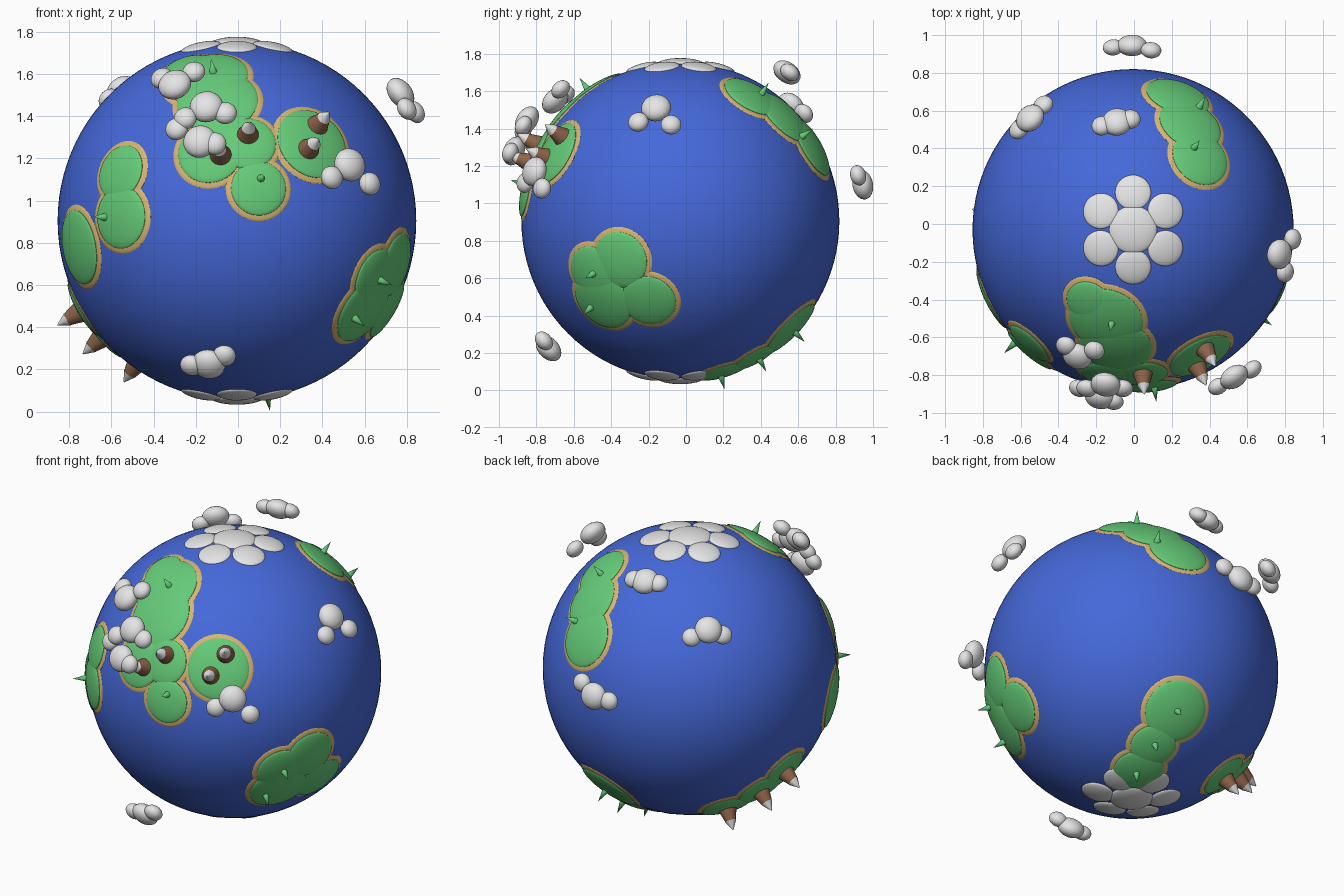
import bpy, bmesh, math
from mathutils import Vector, Matrix

if "Cube" in bpy.data.objects:
    bpy.data.objects.remove(bpy.data.objects["Cube"])

CENTRE = Vector((-0.005, -0.03, 0.905))
R = 0.85


def material(name, rgb):
    m = bpy.data.materials.new(name)
    m.use_nodes = True
    m.diffuse_color = (*rgb, 1)
    bsdf = m.node_tree.nodes["Principled BSDF"]
    bsdf.inputs["Base Color"].default_value = (*rgb, 1)
    bsdf.inputs["Roughness"].default_value = 0.8
    return m


BLUE = material("ocean blue", (0.06, 0.14, 0.7))
GREEN = material("grass green", (0.13, 0.6, 0.19))
SAND = material("beach sand", (0.68, 0.46, 0.17))
BROWN = material("mountain brown", (0.27, 0.13, 0.07))
WHITE = material("snow white", (0.78, 0.78, 0.78))


def finish(bm, name, mat):
    mesh = bpy.data.meshes.new(name)
    bm.to_mesh(mesh)
    bm.free()
    mesh.materials.append(mat)
    ob = bpy.data.objects.new(name, mesh)
    bpy.context.collection.objects.link(ob)
    bpy.ops.object.select_all(action="DESELECT")
    ob.select_set(True)
    bpy.context.view_layer.objects.active = ob
    bpy.ops.object.shade_smooth_by_angle(angle=math.radians(40))
    return ob


def outward(direction, height=0.0):
    """Frame on the globe whose local z points away from the centre."""
    d = Vector(direction).normalized()
    turn = d.to_track_quat("Z", "Y").to_matrix().to_4x4()
    return Matrix.Translation(CENTRE + d * height) @ turn


def add_dome(bm, direction, radius, base, rise, segments=40, rings=8):
    """Low dome that hugs the globe's curve, with a skirt sunk into it."""
    frame = outward(direction)

    def ring(angle, r):
        return [bm.verts.new(frame @ Vector((
            r * math.sin(angle) * math.cos(math.tau * i / segments),
            r * math.sin(angle) * math.sin(math.tau * i / segments),
            r * math.cos(angle)))) for i in range(segments)]

    edge = radius / R
    loops = [ring(edge, R - 0.012)]
    for k in range(rings):
        a = math.pi / 2 * k / rings
        loops.append(ring(edge * math.cos(a), R + base + rise * math.sin(a)))
    for low, high in zip(loops, loops[1:]):
        for i in range(segments):
            j = (i + 1) % segments
            bm.faces.new((low[i], low[j], high[j], high[i]))
    top = bm.verts.new(frame @ Vector((0, 0, R + base + rise)))
    for i in range(segments):
        bm.faces.new((loops[-1][i], loops[-1][(i + 1) % segments], top))


def add_cone(bm, direction, start, height, r1, r2, segments=16):
    bmesh.ops.create_cone(bm, cap_ends=True, segments=segments, radius1=r1,
                          radius2=r2, depth=height,
                          matrix=outward(direction, start + height / 2))


# Ocean globe
bm = bmesh.new()
bmesh.ops.create_uvsphere(bm, u_segments=96, v_segments=48, radius=R,
                          matrix=Matrix.Translation(CENTRE))
finish(bm, "ocean_globe", BLUE)

# Continents: overlapping lobes given as direction and beach radius
continents = {
    "front_upper_land": [((-.28, -.45, .85), .145), ((-.17, -.57, .8), .225),
                         ((-.11, -.73, .67), .22)],
    "front_middle_land": [((-.15, -.91, .38), .18), ((.06, -.9, .43), .16),
                          ((.12, -.97, .18), .157)],
    "front_island": [((.42, -.79, .43), .205)],
    "west_land": [((-.65, -.71, .27), .16), ((-.65, -.76, .02), .175),
                  ((-.89, -.43, -.15), .205)],
    "east_land": [((.89, -.38, -.245), .18), ((.77, -.55, -.32), .17),
                  ((.71, -.49, -.5), .2), ((.84, -.2, -.5), .175)],
    "back_land": [((.28, .83, .47), .2), ((.36, .66, .66), .2),
                  ((.42, .45, .79), .185)],
    "under_land": [((.19, .7, -.69), .21), ((.2, .47, -.86), .16),
                   ((.16, .27, -.95), .17)],
    "west_under_land": [((-.86, .1, -.5), .17), ((-.74, .22, -.64), .17),
                        ((-.54, .34, -.77), .17)],
}
for name, lobes in continents.items():
    sand, grass = bmesh.new(), bmesh.new()
    for direction, radius in lobes:
        add_dome(sand, direction, radius, 0.0, 0.011)
        add_dome(grass, direction, radius - 0.027, 0.008, 0.014)
    finish(sand, name + "_beach", SAND)
    finish(grass, name + "_grass", GREEN)

# Polar ice: a central disc and six around it at each pole
for name, side in (("north_ice", 1), ("south_ice", -1)):
    bm = bmesh.new()
    add_dome(bm, (0, 0, side), .127, 0.0, 0.022)
    for i in range(6):
        a = math.radians(90 + 60 * i)
        tilt = 0.24
        add_dome(bm, (tilt * math.cos(a), tilt * math.sin(a), side), .095, 0.0, 0.018)
    finish(bm, name, WHITE)

# Small green trees
trees = [(-.13, -.57, .81), (.13, -.96, .23), (-.72, -.69, .02), (.77, -.53, -.32),
         (.64, -.55, -.53), (.38, .51, .8), (.41, .76, .53), (.165, .25, -.95),
         (.2, .48, -.84), (.19, .7, -.68)]
bm = bmesh.new()
for d in trees:
    add_cone(bm, d, R + 0.015, 0.08, 0.02, 0)
finish(bm, "trees", GREEN)

# Mountains with snowy peaks
mountains = [(-.09, -.93, .36), (.06, -.88, .47), (.44, -.73, .52), (.39, -.83, .39),
             (-.86, .11, -.5), (-.74, .22, -.64), (-.54, .33, -.77)]
rock, snow = bmesh.new(), bmesh.new()
for d in mountains:
    add_cone(rock, d, R, 0.09, 0.057, 0.03, 24)
    add_cone(snow, d, R + 0.085, 0.055, 0.033, 0.002, 24)
finish(rock, "mountains", BROWN)
finish(snow, "mountain_snow", WHITE)

# Clouds: one large puff and two smaller ones, flattened towards the globe
clouds = [
    ((.77, -.16, 1.51), (.84, -.08, 1.42), (.8, -.255, 1.435)),
    ((.53, -.81, 1.17), (.445, -.86, 1.11), (.625, -.77, 1.08)),
    ((-.18, -.92, 1.28), (-.29, -.87, 1.34), (-.11, -.94, 1.27)),
    ((-.15, -.85, 1.445), (-.25, -.87, 1.39), (-.06, -.87, 1.415)),
    ((-.3, -.7, 1.55), (-.36, -.645, 1.58), (-.21, -.67, 1.61)),
    ((-.14, -.735, .225), (-.065, -.76, .265), (-.22, -.73, .22)),
    ((-.01, .945, 1.1), (.09, .92, 1.15), (-.11, .935, 1.09)),
    ((-.55, .56, 1.52), (-.48, .63, 1.48), (-.61, .5, 1.48)),
    ((-.09, .54, 1.7), (-.17, .52, 1.7), (-.02, .555, 1.7)),
]
for n, puffs in enumerate(clouds, 1):
    bm = bmesh.new()
    for k, p in enumerate(puffs):
        offset = Vector(p) - CENTRE
        r, flat = (.08, .055) if k == 0 else (.055, .042)
        bmesh.ops.create_uvsphere(
            bm, u_segments=24, v_segments=14, radius=1,
            matrix=outward(offset, offset.length) @ Matrix.Diagonal((r, r, flat, 1)))
    finish(bm, f"cloud_{n}", WHITE)
